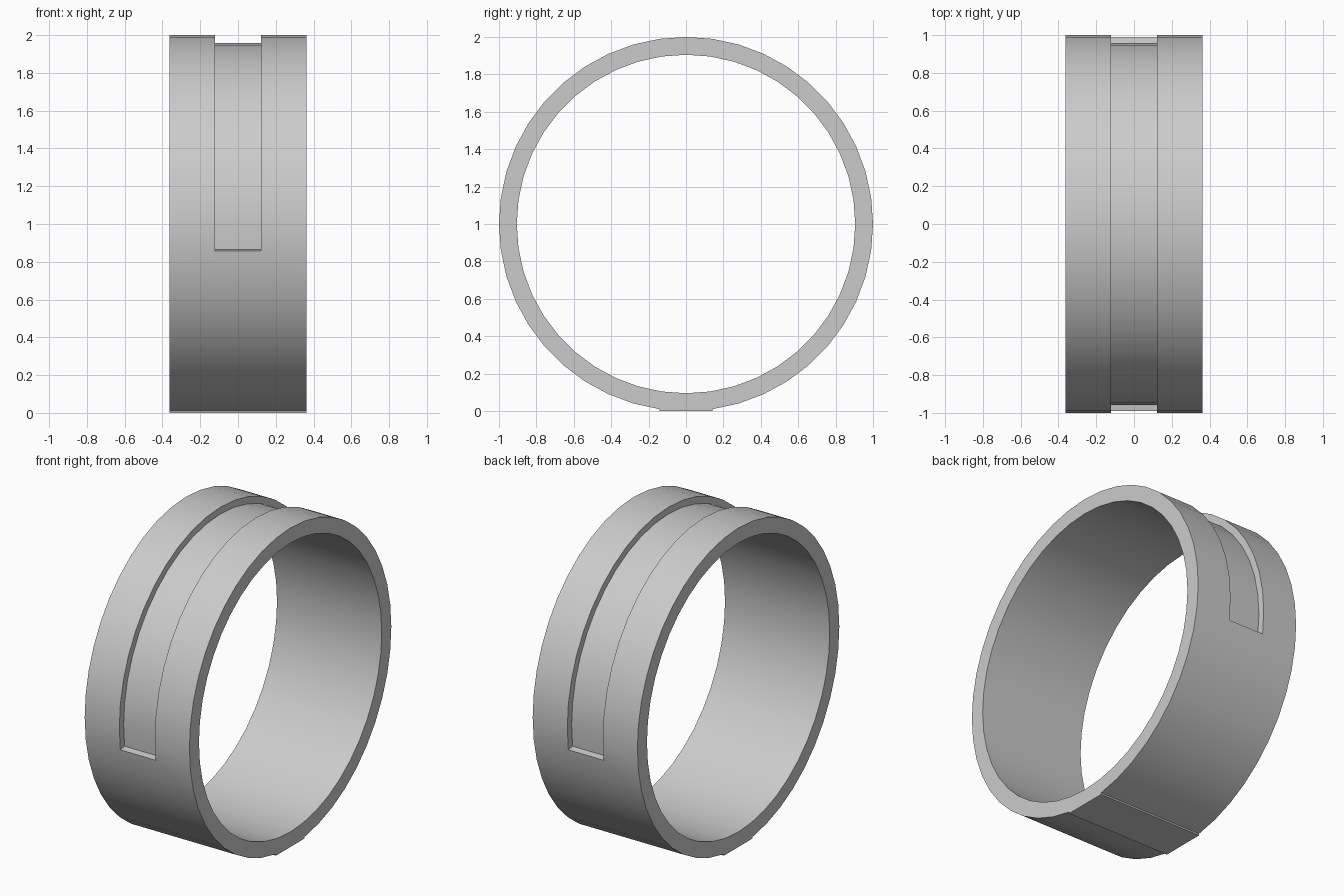
import bpy, bmesh
from math import sin, cos, pi, radians

if "Cube" in bpy.data.objects:
    bpy.data.objects.remove(bpy.data.objects["Cube"])

SEG = 44
HALF, GROOVE = 0.363, 0.123            # half widths of band and groove
R_OUT, R_IN, R_FLOOR = 1.0, 0.905, 0.957
bm = bmesh.new()


def pt(x, i, r):
    a = 2 * pi * i / SEG
    return (x, r * cos(a), 1 + r * sin(a))


def face(*pts):
    bm.faces.new([bm.verts.new(p) for p in pts])


BOTTOM = 3 * SEG // 4
pad = (BOTTOM - 1, BOTTOM)             # two segments flattened as a foot


def outer(x, i, on_pad):
    p = pt(x, i, R_OUT)
    return (x, p[1], 0.0) if on_pad else p


for i in range(SEG):
    j = i + 1
    on_pad = i in pad
    grooved = i < SEG // 2 + 1 or i == SEG - 1
    # inner bore
    face(pt(-HALF, i, R_IN), pt(HALF, i, R_IN), pt(HALF, j, R_IN), pt(-HALF, j, R_IN))
    # outer surface in three strips, middle one sunk along the groove
    for x0, x1 in ((-HALF, -GROOVE), (-GROOVE, GROOVE), (GROOVE, HALF)):
        if grooved and x0 == -GROOVE:
            face(*[pt(x, k, R_FLOOR) for x, k in ((x0, i), (x1, i), (x1, j), (x0, j))])
        else:
            face(*[outer(x, k, on_pad) for x, k in ((x0, i), (x1, i), (x1, j), (x0, j))])
    # ring end faces
    for x in (-HALF, HALF):
        pts = [pt(x, i, R_IN)]
        if i == pad[0]:
            pts.append(pt(x, i, R_OUT))
        pts += [outer(x, i, on_pad), outer(x, j, on_pad)]
        if i == pad[1]:
            pts.append(pt(x, j, R_OUT))
        face(*pts, pt(x, j, R_IN))
    # groove side walls
    if grooved:
        for x in (-GROOVE, GROOVE):
            face(pt(x, i, R_FLOOR), pt(x, i, R_OUT), pt(x, j, R_OUT), pt(x, j, R_FLOOR))

# groove end walls
for i in (SEG - 1, SEG // 2 + 1):
    face(pt(-GROOVE, i, R_FLOOR), pt(GROOVE, i, R_FLOOR),
         pt(GROOVE, i, R_OUT), pt(-GROOVE, i, R_OUT))

# small steps at the edges of the foot
xs = (-HALF, -GROOVE, GROOVE, HALF)
for i in (BOTTOM - 1, BOTTOM + 1):
    for x0, x1 in zip(xs, xs[1:]):
        face(pt(x0, i, R_OUT), pt(x1, i, R_OUT), outer(x1, i, True), outer(x0, i, True))

bmesh.ops.remove_doubles(bm, verts=bm.verts, dist=1e-4)
bmesh.ops.recalc_face_normals(bm, faces=bm.faces)
mesh = bpy.data.meshes.new("ring_band")
bm.to_mesh(mesh)
bm.free()
ring = bpy.data.objects.new("ring_band", mesh)
bpy.context.collection.objects.link(ring)
bpy.context.view_layer.objects.active = ring
ring.select_set(True)
bpy.ops.object.shade_smooth_by_angle(angle=radians(30))
